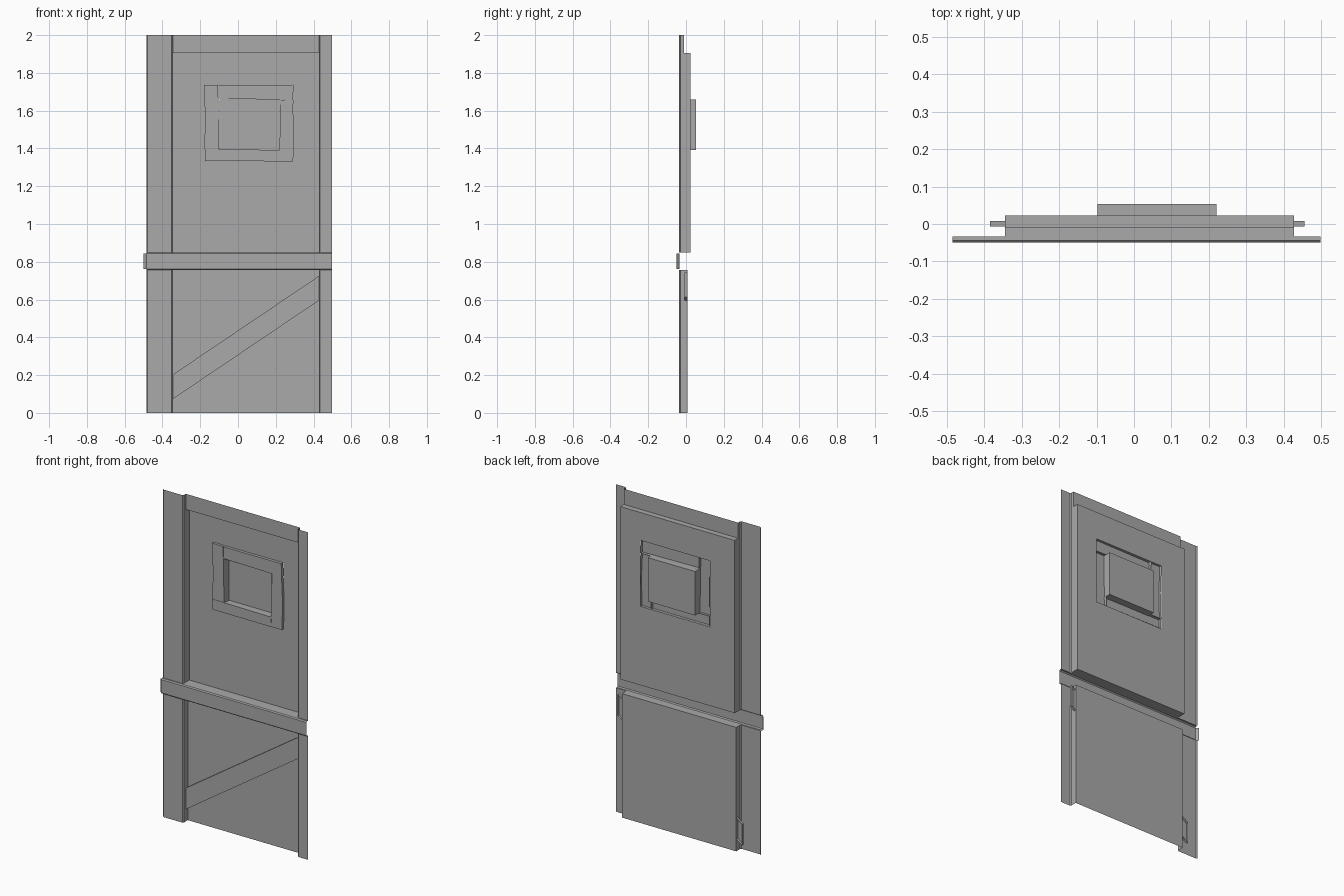
import bpy, bmesh

cube = bpy.data.objects.get("Cube")
if cube:
    bpy.data.objects.remove(cube, do_unlink=True)

grey = bpy.data.materials.new("plain grey")
grey.use_nodes = True
COLOUR = (0.4, 0.4, 0.4, 1)
grey.diffuse_color = COLOUR
grey.node_tree.nodes["Principled BSDF"].inputs["Base Color"].default_value = COLOUR

# Shared levels: opening sides, depths and heights
XL, XR = -0.345, 0.428
FRONT, BEAM, UPPER, LOWER, PANE = -0.036, -0.011, 0.023, 0.008, 0.053
SILL_LOW, SILL_TOP, HEAD, TOP = 0.757, 0.85, 1.905, 2.0
BEVEL = 0.006


def make(name, faces):
    """Build an open shell from faces of points, facing the front."""
    bm = bmesh.new()
    for face in faces:
        bm.faces.new([bm.verts.new(p) for p in face])
    bmesh.ops.remove_doubles(bm, verts=bm.verts, dist=0.0001)
    bmesh.ops.recalc_face_normals(bm, faces=bm.faces)
    if sum(f.normal.y * f.calc_area() for f in bm.faces) > 0:
        bmesh.ops.reverse_faces(bm, faces=bm.faces)
    mesh = bpy.data.meshes.new(name)
    bm.to_mesh(mesh)
    bm.free()
    mesh.materials.append(grey)
    obj = bpy.data.objects.new(name, mesh)
    bpy.context.collection.objects.link(obj)
    return obj


def upright(x0, x1, y, z0, z1):
    return [(x0, y, z0), (x1, y, z0), (x1, y, z1), (x0, y, z1)]


def walls(outline, y0, y1):
    """Side walls from y0 to y1 around an (x, z) outline."""
    ring = list(zip(outline, outline[1:] + outline[:1]))
    return [[(a[0], y0, a[1]), (b[0], y0, b[1]), (b[0], y1, b[1]), (a[0], y1, a[1])]
            for a, b in ring]


def sweep_z(profile, z0, z1):
    return [[(*a, z0), (*b, z0), (*b, z1), (*a, z1)] for a, b in zip(profile, profile[1:])]


def sweep_x(profile, x0, x1):
    return [[(x0, *a), (x1, *a), (x1, *b), (x0, *b)] for a, b in zip(profile, profile[1:])]


# Side posts: thin fronts with returns reaching back to each panel
sections = [("lower", 0, SILL_LOW, LOWER), ("upper", SILL_TOP, HEAD, UPPER), ("top", HEAD, TOP, BEAM)]
for label, z0, z1, back in sections:
    right = [(-0.485, FRONT + BEVEL), (-0.485 + BEVEL, FRONT), (XL - BEVEL, FRONT),
             (XL, FRONT + BEVEL), (XL, back)]
    left = [(XR, back), (XR, FRONT + BEVEL), (XR + BEVEL, FRONT), (0.497, FRONT)]
    make(label + "_right_post", sweep_z(right, z0, z1))
    make(label + "_left_post", sweep_z(left, z0, z1))

# Top beam with the ledge below it
make("top_beam", [upright(XL, XR, BEAM, HEAD, TOP)]
     + sweep_x([(BEAM, HEAD), (UPPER, HEAD)], XL, XR))

# Upper panel with the window opening
WX0, WX1, WZ0, WZ1 = -0.178, 0.29, 1.332, 1.735
make("upper_panel", [
    upright(XL, WX0, UPPER, SILL_TOP, HEAD),
    upright(WX1, XR, UPPER, SILL_TOP, HEAD),
    upright(WX0, WX1, UPPER, SILL_TOP, WZ0),
    upright(WX0, WX1, UPPER, WZ1, HEAD),
])
make("lower_panel", [upright(XL, XR, LOWER, 0, SILL_LOW)])

# Uneven window boards laid in a pinwheel
boards = {
    "window_top_board": (0.005, [(-0.103, 1.664), (0.292, 1.657), (0.288, 1.737), (-0.103, 1.735)]),
    "window_left_board": (0.007, [(0.218, 1.332), (0.292, 1.332), (0.296, 1.5), (0.289, 1.657),
                                  (0.224, 1.657), (0.222, 1.5)]),
    "window_bottom_board": (0.005, [(-0.175, 1.333), (0.218, 1.332), (0.222, 1.392), (-0.175, 1.396)]),
    "window_right_board": (0.007, [(-0.178, 1.396), (-0.1, 1.395), (-0.102, 1.56), (-0.106, 1.735),
                                   (-0.18, 1.737), (-0.174, 1.56)]),
}
for name, (y, outline) in boards.items():
    make(name, [[(x, y, z) for x, z in outline]] + walls(outline, y, UPPER))

# Recessed window pane
PX0, PX1, PZ0, PZ1 = -0.098, 0.221, 1.392, 1.66
pane_outline = [(PX0, PZ0), (PX1, PZ0), (PX1, PZ1), (PX0, PZ1)]
make("window_pane", [upright(PX0, PX1, PANE, PZ0, PZ1)] + walls(pane_outline, 0.007, PANE))

# Waist rail, open at the back, with deep ledges between the posts
S_FRONT, S_BACK = -0.05, -0.034
nose = [(S_BACK, SILL_TOP), (S_FRONT + BEVEL, SILL_TOP), (S_FRONT, SILL_TOP - BEVEL),
        (S_FRONT, SILL_LOW + BEVEL), (S_FRONT + BEVEL, SILL_LOW), (S_BACK, SILL_LOW)]
tip = [[(-0.485, S_FRONT, z0), (-0.5, S_BACK, z0), (-0.5, S_BACK, z1), (-0.485, S_FRONT, z1)]
       for z0, z1 in [(SILL_LOW + BEVEL, SILL_TOP - BEVEL)]]
make("waist_rail", sweep_x(nose, -0.485, 0.498) + tip)
make("waist_top_ledge", sweep_x([(S_BACK, SILL_TOP), (UPPER, SILL_TOP)], XL, XR))
make("waist_bottom_ledge", sweep_x([(S_BACK, SILL_LOW), (LOWER, SILL_LOW)], XL, XR))

# Diagonal brace running slightly past the lower panel
SLOPE, BX0, BX1 = 0.675, -0.385, 0.456
low = [0.073 + SLOPE * (x - XL) for x in (BX0, BX1)]
brace = [(BX0, low[0]), (BX1, low[1]), (BX1, low[1] + 0.13), (BX0, low[0] + 0.13)]
make("diagonal_brace", [[(x, -0.007, z) for x, z in brace]] + walls(brace, -0.007, LOWER))
